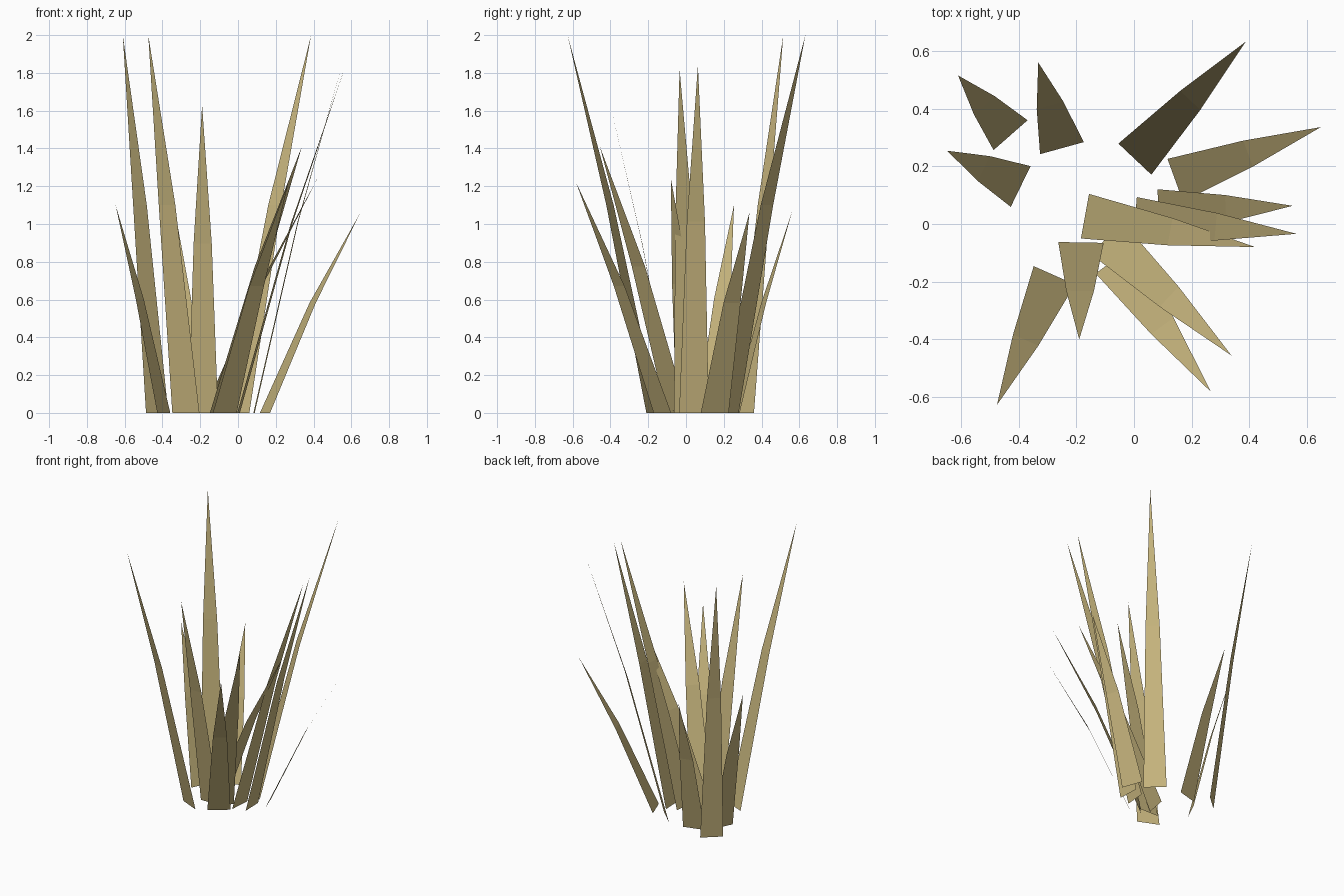
import bpy
from mathutils import Vector

if "Cube" in bpy.data.objects:
    bpy.data.objects.remove(bpy.data.objects["Cube"])

BASE_W, MID_W = 0.157, 0.096   # blade width at the ground and at the bend

# straw-coloured material
straw = bpy.data.materials.new("dry_grass")
straw.diffuse_color = (0.58, 0.47, 0.21, 1)
straw.use_nodes = True
straw.node_tree.nodes["Principled BSDF"].inputs["Base Color"].default_value = straw.diffuse_color


def blade(i, bx, by, tx, ty, height):
    """Flat tapering blade: wide foot, bend halfway out, pointed tip."""
    foot, tip = Vector((bx, by, 0)), Vector((tx, ty, height))
    mid = foot.lerp(tip, 0.5)
    mid.z = height * 0.55
    out = Vector((tx - bx, ty - by, 0)).normalized()
    side = Vector((-out.y, out.x, 0))
    verts = [foot - side * BASE_W / 2, foot + side * BASE_W / 2,
             mid + side * MID_W / 2, mid - side * MID_W / 2, tip]
    mesh = bpy.data.meshes.new(f"grass_blade_{i}")
    mesh.from_pydata(verts, [], [(1, 0, 3, 2), (2, 3, 4)])
    mesh.materials.append(straw)
    obj = bpy.data.objects.new(mesh.name, mesh)
    bpy.context.collection.objects.link(obj)


# each blade: foot x, y, tip x, y, tip height
BLADES = [
    (-0.428, 0.308, -0.61, 0.515, 2.0),
    (-0.393, 0.13, -0.648, 0.254, 1.10),
    (-0.25, 0.263, -0.332, 0.56, 1.06),
    (0.003, 0.225, 0.387, 0.632, 2.0),
    (0.143, 0.152, 0.648, 0.336, 1.06),
    (0.085, 0.042, 0.55, 0.063, 1.84),
    (0.003, 0.015, 0.563, -0.034, 1.82),
    (-0.17, 0.027, 0.42, -0.08, 1.24),
    (-0.095, -0.048, 0.338, -0.456, 1.41),
    (-0.07, -0.125, 0.267, -0.582, 1.22),
    (-0.184, -0.064, -0.19, -0.40, 1.63),
    (-0.276, -0.178, -0.475, -0.627, 2.0),
]
for i, b in enumerate(BLADES, 1):
    blade(i, *b)
